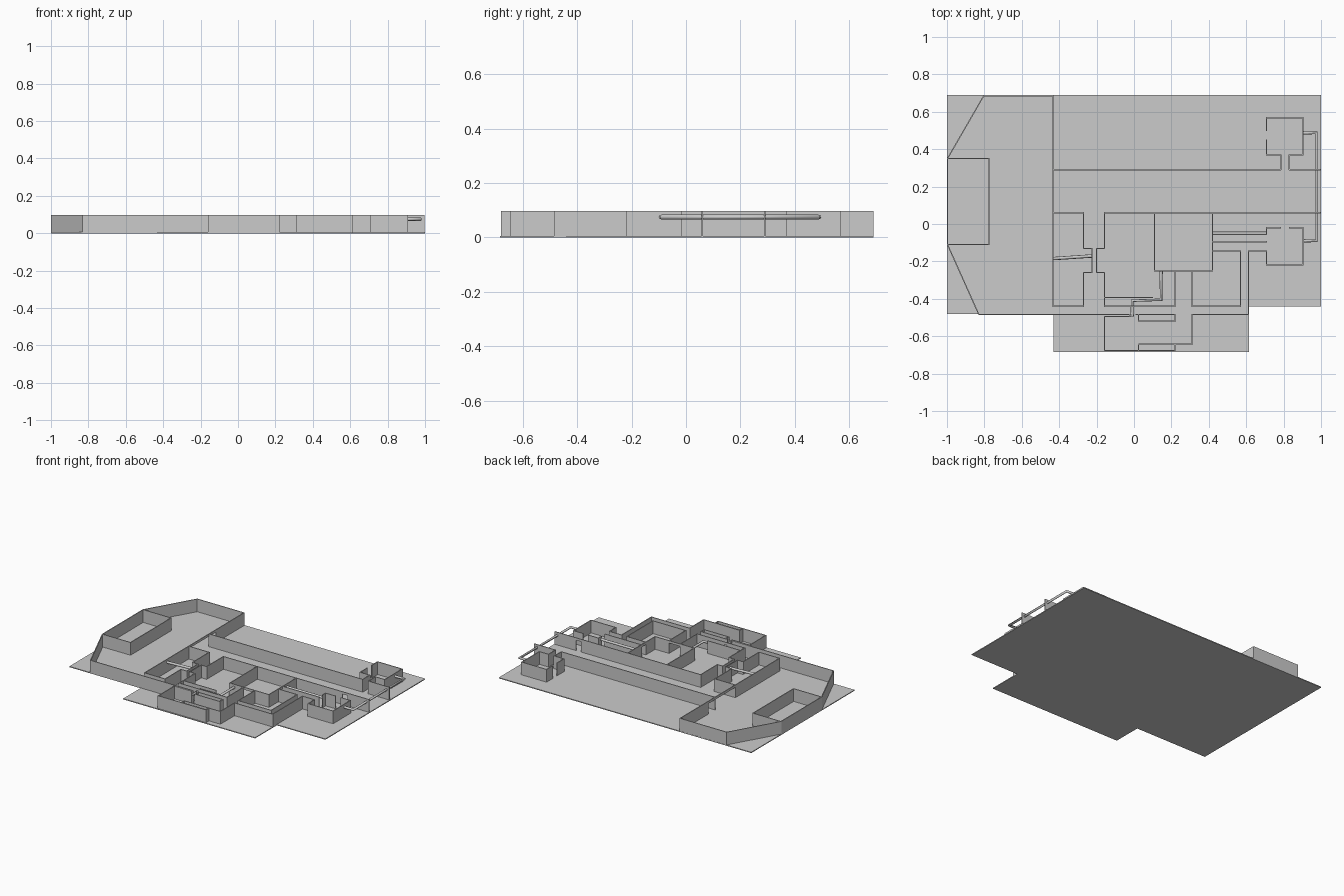
import bpy, bmesh, math
from mathutils import Matrix

if "Cube" in bpy.data.objects:
    bpy.data.objects.remove(bpy.data.objects["Cube"])

FLOOR, TOP, T = 0.006, 0.097, 0.006


def floor(name, outline):
    bm = bmesh.new()
    f = bm.faces.new([bm.verts.new((x, y, 0)) for x, y in outline])
    ext = bmesh.ops.extrude_face_region(bm, geom=[f])
    bmesh.ops.translate(bm, vec=(0, 0, FLOOR),
                        verts=[v for v in ext['geom'] if isinstance(v, bmesh.types.BMVert)])
    bmesh.ops.recalc_face_normals(bm, faces=bm.faces)
    finish(bm, name)


def finish(bm, name):
    me = bpy.data.meshes.new(name)
    bm.to_mesh(me)
    bm.free()
    ob = bpy.data.objects.new(name, me)
    bpy.context.collection.objects.link(ob)
    return ob


def walls(name, paths, z0=FLOOR, z1=TOP):
    """Thin upright wall boxes along each polyline."""
    bm = bmesh.new()
    for path in paths:
        for (ax, ay), (bx, by) in zip(path, path[1:]):
            m = (Matrix.Translation(((ax + bx) / 2, (ay + by) / 2, (z0 + z1) / 2))
                 @ Matrix.Rotation(math.atan2(by - ay, bx - ax), 4, 'Z')
                 @ Matrix.Diagonal((math.hypot(bx - ax, by - ay) + T * 0.7, T, z1 - z0, 1)))
            bmesh.ops.create_cube(bm, size=1, matrix=m)
    finish(bm, name)


def duct(name, pts, z=0.075, r=0.009):
    cu = bpy.data.curves.new(name, 'CURVE')
    cu.dimensions = '3D'
    cu.bevel_depth, cu.bevel_resolution, cu.use_fill_caps = r, 2, True
    sp = cu.splines.new('POLY')
    sp.points.add(len(pts) - 1)
    for p, (x, y) in zip(sp.points, pts):
        p.co = (x, y, z, 1)
    ob = bpy.data.objects.new(name, cu)
    bpy.context.collection.objects.link(ob)


# Ground slab
floor("floor_slab", [(-1, .69), (-1, -.48), (-.43, -.48), (-.43, -.685), (.615, -.685),
                     (.615, -.44), (1, -.44), (1, .69)])

# Large hall on the left with its inner room
walls("hall_walls", [[(-.433, .37), (-.433, .686), (-.803, .686), (-.997, .35), (-.997, -.11),
                      (-.83, -.483), (-.03, -.483)],
                     [(-.433, .06), (-.433, -.44), (-.27, -.44), (-.27, -.26), (-.225, -.26),
                      (-.225, -.13), (-.27, -.13), (-.27, .06), (-.433, .06)]])
walls("inner_room_walls", [[(-.997, .35), (-.775, .35), (-.775, -.11), (-.997, -.11)]])

# Long corridor
walls("corridor_walls", [[(-.433, .29), (.785, .29), (.785, .37), (.708, .37), (.708, .45)],
                         [(.995, .29), (.83, .29), (.83, .37), (.903, .37), (.903, .568),
                          (.708, .568), (.708, .5)],
                         [(-.158, .06), (.785, .06)], [(.83, .06), (.995, .06)]])

# Middle rooms and passages
walls("middle_walls", [[(-.158, .06), (-.158, -.13), (-.2, -.13), (-.2, -.26), (-.158, -.26),
                        (-.158, -.44), (.22, -.44), (.22, -.25), (.11, -.25), (.11, .06)],
                       [(.42, .06), (.42, -.095), (.708, -.095)],
                       [(-.158, -.393), (.1, -.393)],
                       [(.42, -.145), (.42, -.25), (.31, -.25), (.31, -.44), (.57, -.44),
                        (.57, -.145), (.42, -.145)]])

# Small room at lower right
walls("right_room_walls", [[(.785, -.02), (.708, -.02), (.708, -.055)],
                           [(.612, -.44), (.612, -.145), (.708, -.145), (.708, -.218),
                            (.905, -.218), (.905, -.02), (.83, -.02)]])

# Front room with alcoves
walls("front_room_walls", [[(-.02, -.483), (-.02, -.495), (-.158, -.495), (-.158, -.677),
                            (.22, -.677), (.22, -.643)],
                           [(.025, -.677), (.025, -.643), (.31, -.643), (.31, -.483),
                            (.612, -.483), (.612, -.44)],
                           [(.01, -.483), (.22, -.483), (.22, -.52), (.025, -.52), (.025, -.483)]])

# Door headers
walls("door_headers", [[(-.433, .06), (-.433, .37)], [(.22, -.25), (.31, -.25)],
                       [(.42, -.095), (.42, -.145)], [(.785, .06), (.83, .06)]], z0=.08)

# Raised round ducts
duct("right_duct", [(.905, .487), (.976, .487), (.976, -.09), (.905, -.09)])
duct("middle_duct", [(.42, -.05), (.708, -.05)])
duct("left_duct", [(-.433, -.185), (-.24, -.172), (-.225, -.172)])
duct("front_duct", [(.145, -.25), (.145, -.405), (-.01, -.41), (-.01, -.495)])
